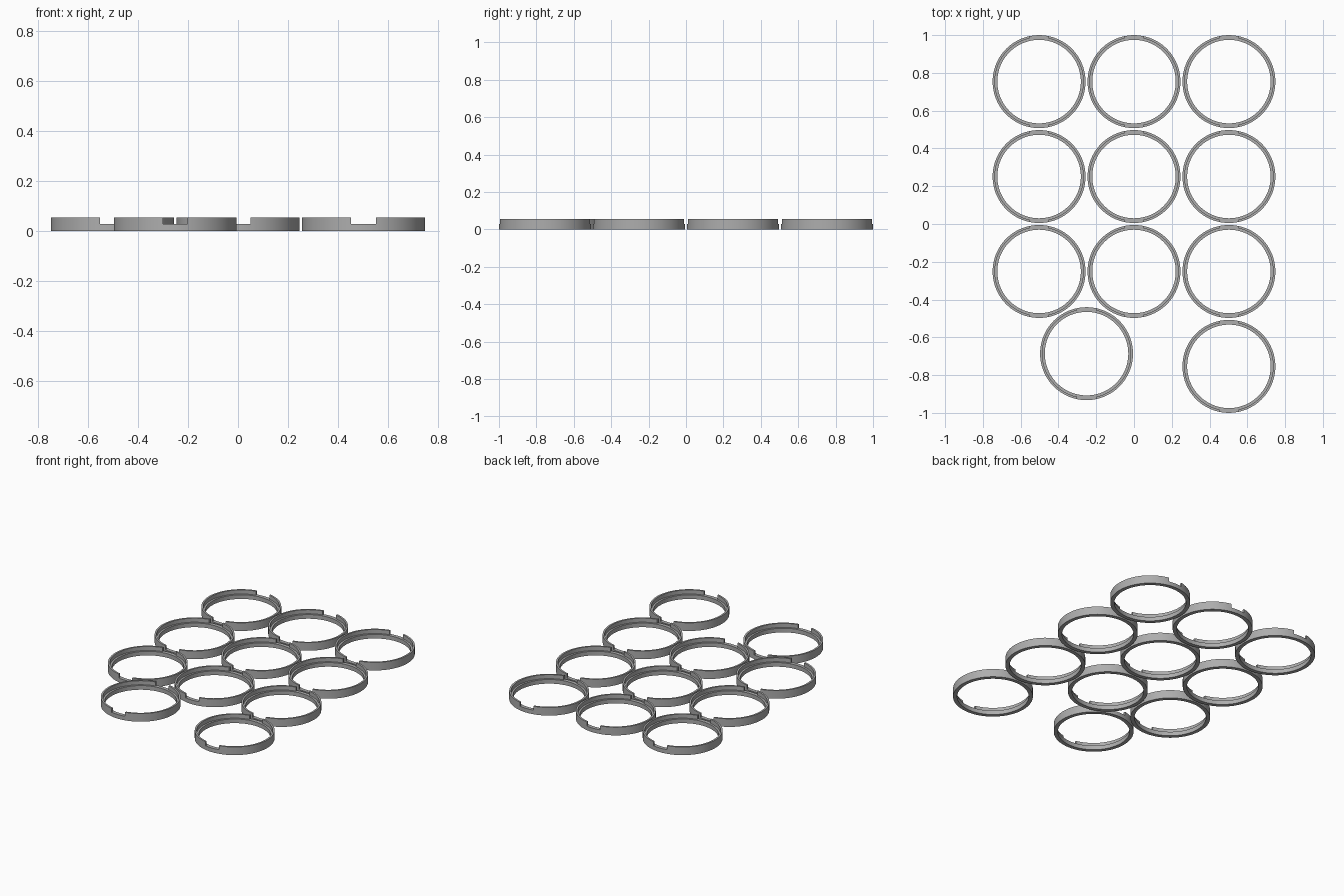
import bpy, bmesh, math

if "Cube" in bpy.data.objects:
    bpy.data.objects.remove(bpy.data.objects["Cube"])

R, PITCH, H = 0.246, 0.5025, 0.055      # ring radius, grid spacing, height
NOTCH_Z, NOTCH_HALF = 0.028, 0.05       # notch floor and half width
R_LIP, R_IN = 0.234, 0.221              # inside of the upper lip, inside of the base
SEG = 96

grey = bpy.data.materials.new("grey plastic")
grey.diffuse_color = (0.42, 0.42, 0.42, 1)
grey.use_nodes = True
grey.node_tree.nodes["Principled BSDF"].inputs["Base Color"].default_value = grey.diffuse_color


def revolve(name, profile):
    """Closed ring mesh from an (r, z) cross-section."""
    bm = bmesh.new()
    rows = []
    for i in range(SEG):
        a = 2 * math.pi * i / SEG
        rows.append([bm.verts.new((r * math.cos(a), r * math.sin(a), z)) for r, z in profile])
    n = len(profile)
    for i in range(SEG):
        p, q = rows[i], rows[(i + 1) % SEG]
        for j in range(n):
            k = (j + 1) % n
            bm.faces.new((p[j], q[j], q[k], p[k]))
    bmesh.ops.recalc_face_normals(bm, faces=bm.faces)
    mesh = bpy.data.meshes.new(name)
    bm.to_mesh(mesh)
    bm.free()
    mesh.materials.append(grey)
    obj = bpy.data.objects.new(name, mesh)
    bpy.context.collection.objects.link(obj)
    return obj


# Stepped ring: wide base with a thin lip above the inner ledge
ring = revolve("ring", [(R_IN, 0), (R, 0), (R, H), (R_LIP, H), (R_LIP, NOTCH_Z), (R_IN, NOTCH_Z)])

# One long bar cuts the front and back notches through the lip
bpy.ops.mesh.primitive_cube_add(size=1, location=(0, 0, NOTCH_Z + 0.05))
cutter = bpy.context.object
cutter.name = "notch_cutter"
cutter.scale = (2 * NOTCH_HALF, 1, 0.1)
cutter.hide_render = True
cut = ring.modifiers.new("notches", 'BOOLEAN')
cut.operation = 'DIFFERENCE'
cut.solver = 'EXACT'
cut.object = cutter
bpy.context.view_layer.objects.active = ring
bpy.ops.object.modifier_apply(modifier=cut.name)
bpy.data.objects.remove(cutter)

# Smooth walls, sharp rims
bpy.ops.object.select_all(action='DESELECT')
ring.select_set(True)
bpy.context.view_layer.objects.active = ring
bpy.ops.object.shade_smooth_by_angle(angle=math.radians(30))

# Three by three grid, one ring nested between columns, one at the front right corner
spots = [(c * PITCH, (1.5 - r) * PITCH) for r in range(3) for c in (-1, 0, 1)]
spots += [(-PITCH / 2, -PITCH / 2 - PITCH * math.sqrt(3) / 2), (PITCH, -1.5 * PITCH)]
for i, (x, y) in enumerate(spots):
    o = ring if i == 0 else ring.copy()
    if i:
        bpy.context.collection.objects.link(o)
    o.name = f"ring_{i + 1}"
    o.location = (x, y, 0)
